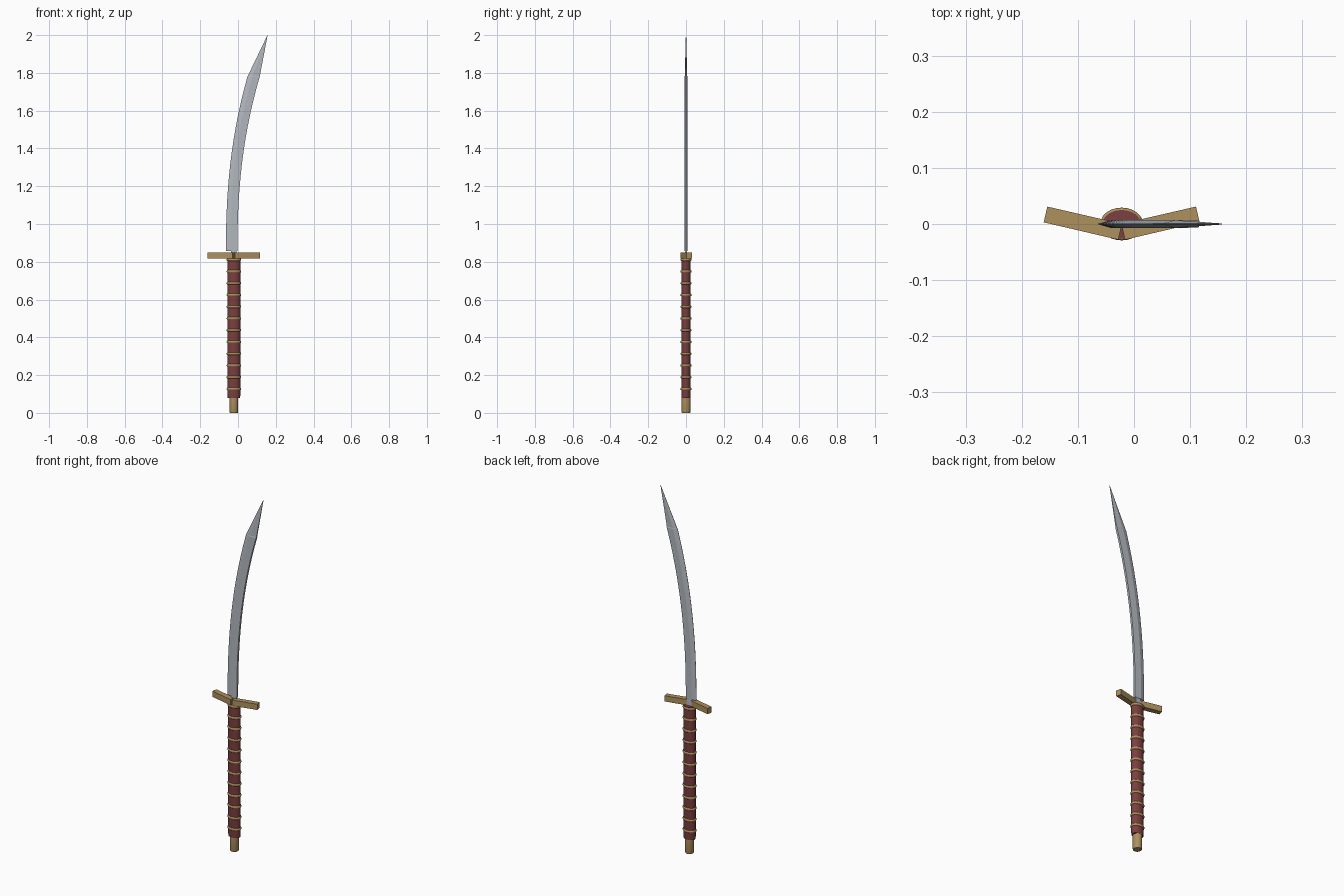
import bpy, bmesh
from math import cos, sin, pi

if "Cube" in bpy.data.objects:
    bpy.data.objects.remove(bpy.data.objects["Cube"])

CX = -0.022  # handle axis


def material(name, rgb):
    m = bpy.data.materials.new(name)
    m.diffuse_color = (*rgb, 1)
    m.use_nodes = True
    m.node_tree.nodes["Principled BSDF"].inputs["Base Color"].default_value = m.diffuse_color
    return m


gold = material("brass", (0.42, 0.28, 0.11))
red = material("red_leather", (0.20, 0.05, 0.05))
steel = material("steel", (0.45, 0.48, 0.52))


def loft(name, sections, mat, smooth=False):
    """Skin a stack of equal-length closed sections and cap both ends."""
    bm = bmesh.new()
    loops = [[bm.verts.new(p) for p in s] for s in sections]
    n = len(loops[0])
    for a, b in zip(loops, loops[1:]):
        for i in range(n):
            j = (i + 1) % n
            bm.faces.new((a[i], a[j], b[j], b[i]))
    bm.faces.new(loops[0][::-1])
    bm.faces.new(loops[-1])
    bmesh.ops.recalc_face_normals(bm, faces=bm.faces)
    me = bpy.data.meshes.new(name)
    bm.to_mesh(me)
    bm.free()
    me.materials.append(mat)
    ob = bpy.data.objects.new(name, me)
    bpy.context.collection.objects.link(ob)
    if smooth:
        bpy.ops.object.select_all(action='DESELECT')
        ob.select_set(True)
        bpy.context.view_layer.objects.active = ob
        bpy.ops.object.shade_smooth_by_angle(angle=0.7)
    return ob


def ellipse(rx, ry, z, n=24):
    return [(CX + rx * cos(2 * pi * i / n), ry * sin(2 * pi * i / n), z)
            for i in range(n)]


# pommel and wrapped grip
loft("pommel", [ellipse(0.021, 0.022, 0), ellipse(0.023, 0.024, 0.006),
                ellipse(0.023, 0.024, 0.085)], gold, True)
loft("grip", [ellipse(0.033, 0.024, 0.08), ellipse(0.034, 0.025, 0.09),
              ellipse(0.034, 0.025, 0.82)], red, True)

# brass rings with rounded outer profile
for k in range(12):
    z = 0.127 + 0.0622 * k
    prof = []
    for i in range(7):
        a = -pi / 2 + pi * i / 6
        r = 0.005 * cos(a)
        prof.append(ellipse(0.0332 + r, 0.0242 + r, z + 0.007 * sin(a)))
    loft(f"grip_ring_{k + 1}", prof, gold, True)

# swept crossguard: two square-ended bars meeting in a shallow V
bar = [(-0.006, -0.028), (-0.139, 0.003), (-0.1325, 0.031), (0.0006, 0.0003)]
for side, name in ((1, "guard_left"), (-1, "guard_right")):
    loft(name, [[(CX + side * x, y, z) for x, y in bar]
                for z in (0.818, 0.85)], gold)


# blade: sharp convex edge, ridge, flat spine
def blade_section(xl, xr, z, ridge, spine):
    xm = xl + 0.4 * (xr - xl)
    return [(xl, -0.0006, z), (xm, -ridge, z), (xr, -spine, z),
            (xr, spine, z), (xm, ridge, z), (xl, 0.0006, z)]


sections = []
for i in range(15):
    t = i / 14
    c = t ** 2.3
    sections.append(blade_section(-0.064 + 0.114 * c, -0.003 + 0.118 * c,
                                  0.858 + 0.922 * t, 0.0075, 0.006))
for t in (0.02, 0.35, 0.7, 1):
    sections.append(blade_section(0.05 + 0.106 * t,
                                  0.115 + 0.042 * t, 1.78 + 0.22 * t,
                                  0.0065 - 0.0055 * t, 0.004 - 0.0032 * t))
loft("blade", sections, steel)

# tang joining the blade to the guard
loft("tang", [[(CX + x, y, z) for x, y in
               ((-0.014, -0.005), (0.014, -0.005), (0.014, 0.005), (-0.014, 0.005))]
              for z in (0.80, 0.865)], steel)
